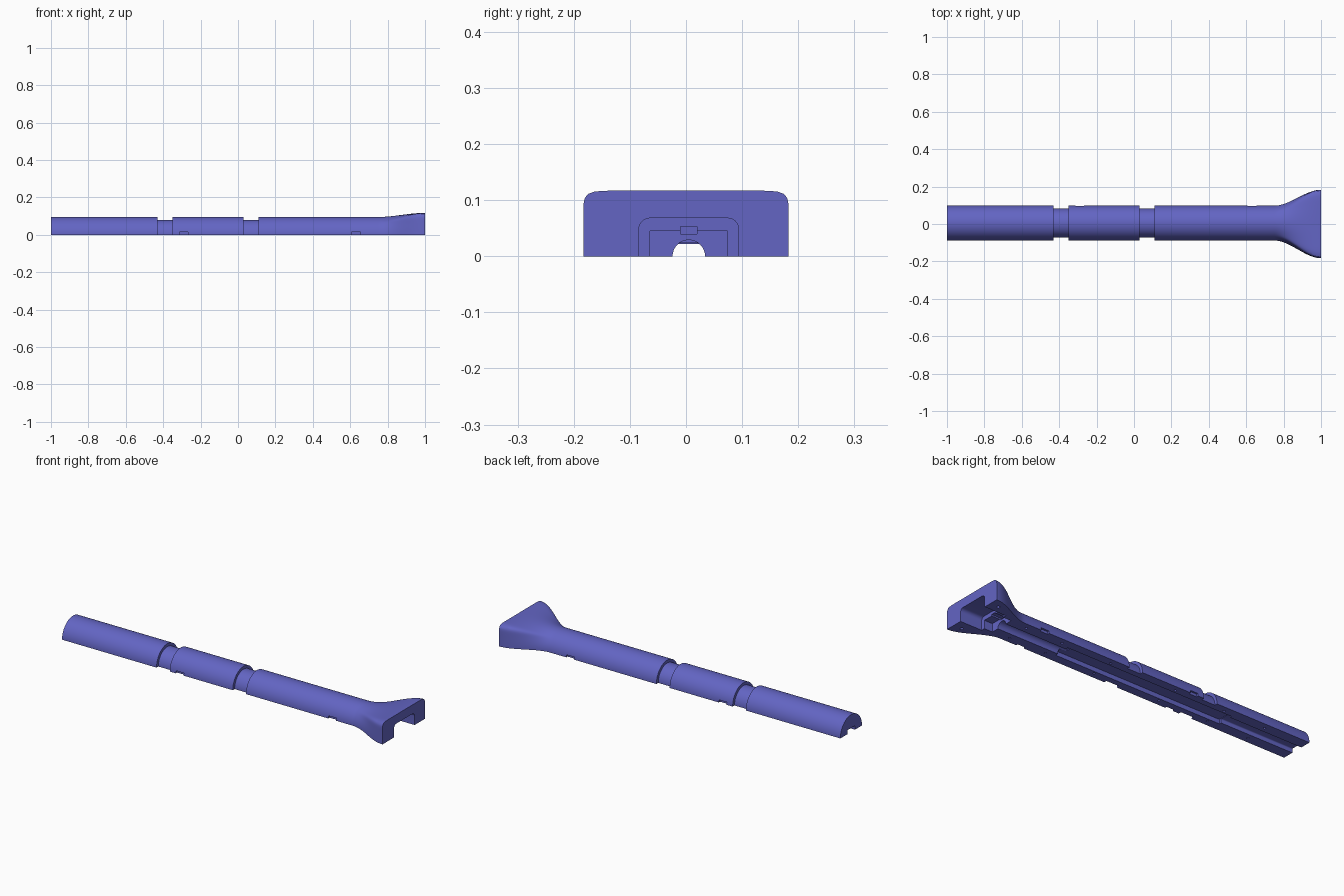
import bpy, bmesh
from math import cos, sin, pi
from mathutils import Matrix

cube = bpy.data.objects.get("Cube")
if cube:
    bpy.data.objects.remove(cube)

YC = 0.005          # handle axis offset
R, RG = 0.093, 0.077  # handle and groove radii
SEG = 64

mat = bpy.data.materials.new("violet blue plastic")
mat.use_nodes = True
mat.diffuse_color = (0.125, 0.13, 0.55, 1)
mat.node_tree.nodes["Principled BSDF"].inputs["Base Color"].default_value = mat.diffuse_color


def make_object(name, bm):
    bmesh.ops.recalc_face_normals(bm, faces=bm.faces)
    mesh = bpy.data.meshes.new(name)
    bm.to_mesh(mesh)
    bm.free()
    mesh.materials.append(mat)
    obj = bpy.data.objects.new(name, mesh)
    bpy.context.collection.objects.link(obj)
    return obj


def section(x, radius, t=0.0):
    """Half-round section, blended by t into a wide rounded rectangle."""
    points = []
    for i in range(SEG + 1):
        a = pi * i / SEG
        c, s = cos(a), max(sin(a), 0)
        k = (abs(c) ** 14 + s ** 14) ** (-1 / 14)
        y = (1 - t) * (YC + radius * c) + t * 0.183 * c * k
        z = (1 - t) * (radius + 0.002) * s + t * 0.117 * s * k
        points.append((x, y, z))
    return points


# Handle with two grooves, then a flared end
sections = [section(-1, R)]
for start, end in ((-0.43, -0.35), (0.03, 0.11)):
    sections += [section(start, R), section(start, RG), section(end, RG), section(end, R)]
for i in range(21):
    u = i / 20
    sections.append(section(0.75 + 0.25 * u, R, u * u * (3 - 2 * u)))

bm = bmesh.new()
rings = [[bm.verts.new(p) for p in pts] for pts in sections]
for a, b in zip(rings, rings[1:]):
    for i in range(SEG + 1):
        j = (i + 1) % (SEG + 1)
        bm.faces.new((a[i], a[j], b[j], b[i]))
bm.faces.new(rings[0])
bm.faces.new(rings[-1][::-1])
handle = make_object("flared_handle_half", bm)


def box(x0, x1, y0, y1, z0, z1, bevel=0.0):
    bm = bmesh.new()
    bmesh.ops.create_cube(bm, size=1)
    bmesh.ops.scale(bm, vec=(x1 - x0, y1 - y0, z1 - z0), verts=bm.verts)
    bmesh.ops.translate(bm, vec=((x0 + x1) / 2, (y0 + y1) / 2, (z0 + z1) / 2), verts=bm.verts)
    if bevel:
        edges = [e for e in bm.edges
                 if all(v.co.z > z1 - 0.001 for v in e.verts)
                 and abs(e.verts[0].co.y - e.verts[1].co.y) < 0.001]
        bmesh.ops.bevel(bm, geom=edges, offset=bevel, segments=6, profile=0.5, affect='EDGES')
    return make_object("cutter", bm)


def rod(x, y, z, radius, length, axis, segments=32):
    bm = bmesh.new()
    bmesh.ops.create_cone(bm, cap_ends=True, segments=segments, radius1=radius,
                          radius2=radius, depth=length)
    if axis == 'X':
        bmesh.ops.rotate(bm, matrix=Matrix.Rotation(pi / 2, 3, 'Y'), verts=bm.verts)
    bmesh.ops.translate(bm, vec=(x, y, z), verts=bm.verts)
    return make_object("cutter", bm)


# Hollow underside: end pocket, stepped recess, round channel, flat channels
cutters = [
    box(0.87, 1.1, YC - 0.089, YC + 0.089, -0.1, 0.068, 0.02),
    box(0.82, 0.9, YC - 0.069, YC + 0.069, -0.1, 0.045),
    box(0.78, 0.9, YC - 0.015, YC + 0.015, 0.04, 0.053),
    rod(0.63, YC, 0, 0.029, 0.44, 'X'),
    box(-0.56, 0.45, YC - 0.045, YC + 0.045, -0.1, 0.024),
    box(-1.1, -0.54, YC - 0.033, YC + 0.033, -0.1, 0.022, 0.006),
]
for side in (-1, 1):
    # Pry notches along the lower edges
    for x in (-0.29, 0.63):
        cutters.append(box(x - 0.024, x + 0.024, YC + side * 0.095 - 0.013,
                           YC + side * 0.095 + 0.013, -0.1, 0.014))
    # Pin holes in the mating rim
    for x in (-0.75, -0.5, -0.2, 0.2, 0.5, 0.72):
        cutters.append(rod(x, YC + side * 0.061, 0, 0.006, 0.04, 'Z', 16))
    cutters.append(rod(0.95, side * 0.135, 0, 0.008, 0.05, 'Z', 16))

for cutter in cutters:
    cutter.hide_render = True
    mod = handle.modifiers.new("hollow", 'BOOLEAN')
    mod.operation = 'DIFFERENCE'
    mod.solver = 'EXACT'
    mod.object = cutter

# Bake the cuts and discard the cutters
bpy.context.view_layer.update()
evaluated = handle.evaluated_get(bpy.context.evaluated_depsgraph_get())
mesh = bpy.data.meshes.new_from_object(evaluated)
handle.modifiers.clear()
handle.data = mesh
mesh.materials.clear()
mesh.materials.append(mat)
for poly in mesh.polygons:
    poly.material_index = 0
for cutter in cutters:
    bpy.data.objects.remove(cutter)

bpy.ops.object.select_all(action='DESELECT')
handle.select_set(True)
bpy.context.view_layer.objects.active = handle
bpy.ops.object.shade_smooth_by_angle(angle=0.5)
